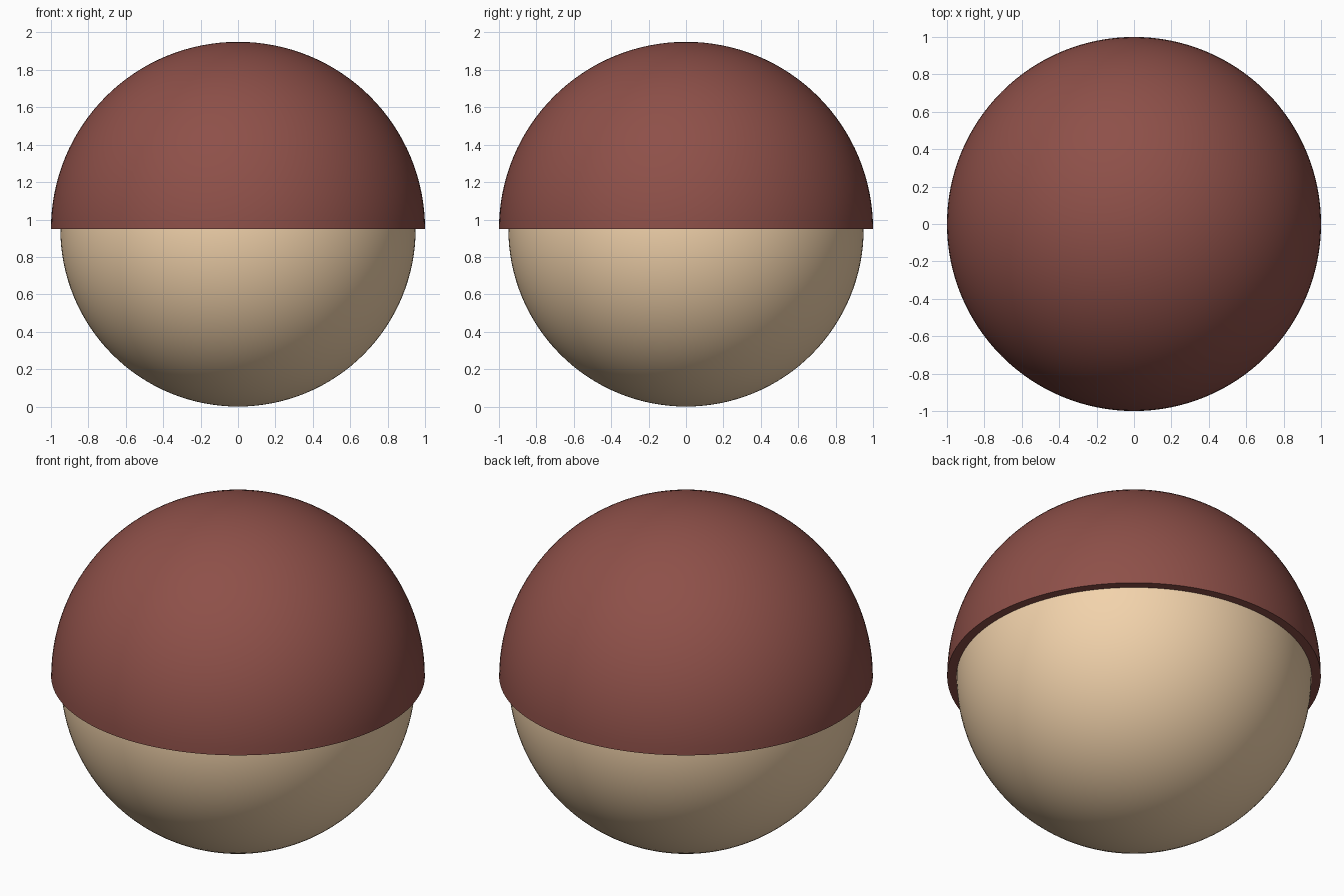
import bpy, math

if "Cube" in bpy.data.objects:
    bpy.data.objects.remove(bpy.data.objects["Cube"])

CENTRE_Z = 0.95
NUT_R, CAP_R = 0.95, 1.0
SEG, ARC = 128, 32


def material(name, rgb):
    m = bpy.data.materials.new(name)
    m.diffuse_color = (*rgb, 1)
    m.use_nodes = True
    m.node_tree.nodes["Principled BSDF"].inputs["Base Color"].default_value = m.diffuse_color
    return m


def finish(ob, name, mat):
    ob.name = name
    ob.data.materials.append(mat)
    bpy.context.view_layer.objects.active = ob
    ob.select_set(True)
    bpy.ops.object.shade_smooth_by_angle(angle=math.radians(40))
    ob.select_set(False)


def lathe(profile):
    # Closed solid from an (r, z) profile that starts and ends on the axis
    verts = [(0, 0, profile[0][1])]
    for r, z in profile[1:-1]:
        verts += [(r * math.cos(2 * math.pi * i / SEG), r * math.sin(2 * math.pi * i / SEG), z)
                  for i in range(SEG)]
    verts.append((0, 0, profile[-1][1]))
    rings, last = len(profile) - 2, len(verts) - 1
    faces = []
    for i in range(SEG):
        j = (i + 1) % SEG
        faces.append((0, 1 + i, 1 + j))
        for k in range(rings - 1):
            a, b = 1 + k * SEG, 1 + (k + 1) * SEG
            faces.append((a + i, b + i, b + j, a + j))
        a = 1 + (rings - 1) * SEG
        faces.append((a + i, last, a + j))
    me = bpy.data.meshes.new("cap")
    me.from_pydata(verts, [], faces)
    me.update()
    ob = bpy.data.objects.new("cap", me)
    bpy.context.collection.objects.link(ob)
    return ob


# Round nut body
bpy.ops.mesh.primitive_uv_sphere_add(segments=SEG, ring_count=ARC * 2, radius=NUT_R,
                                     location=(0, 0, CENTRE_Z))
finish(bpy.context.object, "nut", material("nut_tan", (0.89, 0.65, 0.41)))

# Hemispherical cap shell: outer dome, flat rim, inner dome resting on the nut
angles = [math.pi / 2 * i / ARC for i in range(ARC + 1)]
outer = [(CAP_R * math.sin(a), CENTRE_Z + CAP_R * math.cos(a)) for a in angles]
inner = [(NUT_R * math.sin(a), CENTRE_Z + NUT_R * math.cos(a)) for a in reversed(angles)]
cap = lathe(outer + inner)
finish(cap, "cap", material("cap_brown", (0.27, 0.08, 0.066)))
